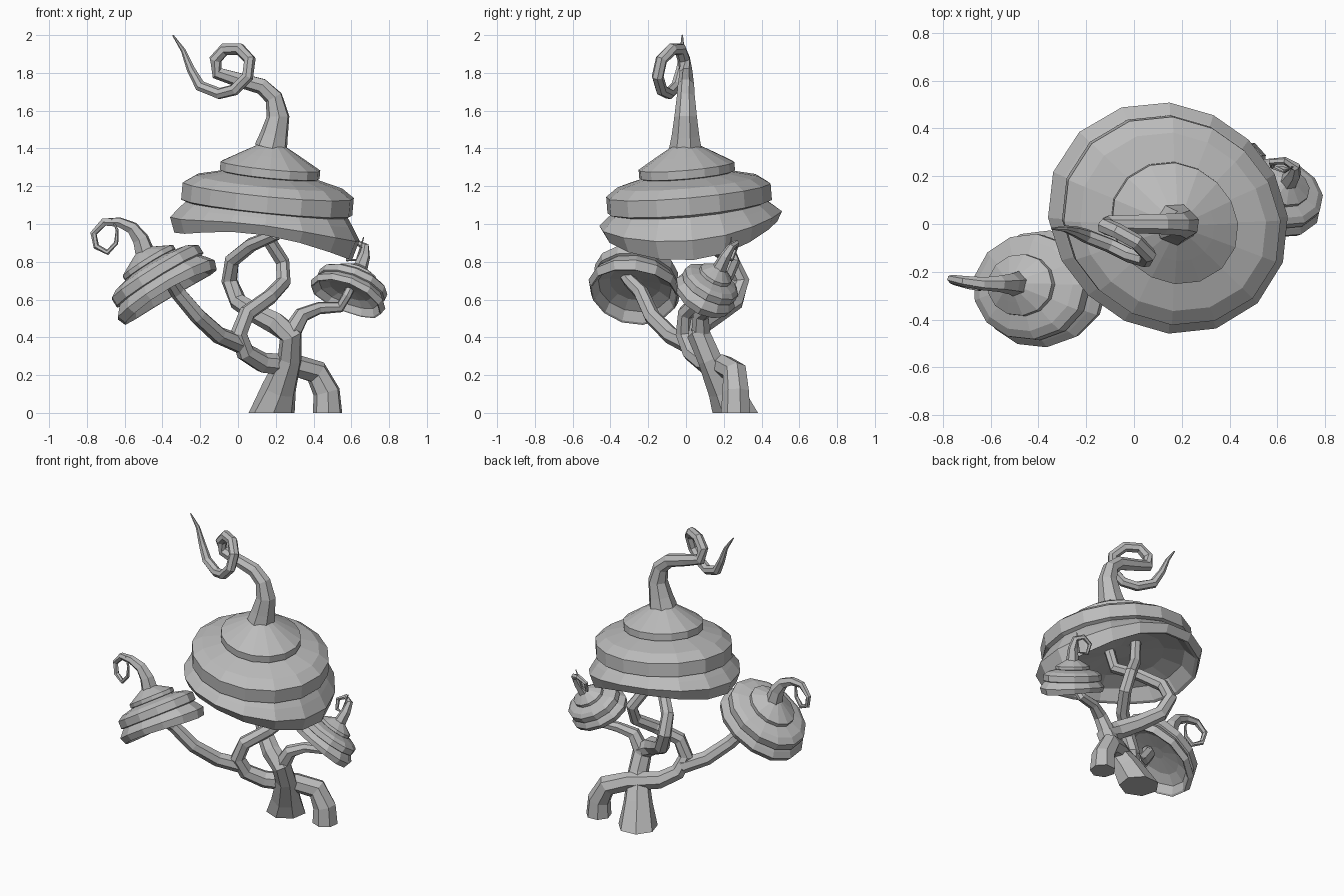
import bpy, bmesh, math
from mathutils import Vector

cube = bpy.data.objects.get("Cube")
if cube:
    bpy.data.objects.remove(cube, do_unlink=True)

mat = bpy.data.materials.new("plain_grey")
mat.use_nodes = True
GREY = (0.5, 0.5, 0.5, 1)
mat.diffuse_color = GREY
mat.node_tree.nodes["Principled BSDF"].inputs["Base Color"].default_value = GREY
UP = Vector((0, 0, 1))


def finish(name, bm):
    bmesh.ops.recalc_face_normals(bm, faces=bm.faces)
    mesh = bpy.data.meshes.new(name)
    bm.to_mesh(mesh)
    bm.free()
    mesh.materials.append(mat)
    obj = bpy.data.objects.new(name, mesh)
    bpy.context.collection.objects.link(obj)


def skin(name, rings):
    """Bridge successive rings of points and close both ends."""
    bm = bmesh.new()
    loops = [[bm.verts.new(p) for p in ring] for ring in rings]
    n = len(loops[0])
    for a, b in zip(loops, loops[1:]):
        for i in range(n):
            j = (i + 1) % n
            bm.faces.new((a[i], a[j], b[j], b[i]))
    bm.faces.new(loops[0])
    bm.faces.new(loops[-1])
    finish(name, bm)


def tube(name, path, radii, sides=7):
    """Sweep a tapering polygon along a path; radii are spread evenly."""
    pts = [Vector(p) for p in path]
    last = len(pts) - 1
    side, rings = Vector((1, 0.3, 0)), []
    for i, p in enumerate(pts):
        t = (pts[min(i + 1, last)] - pts[max(i - 1, 0)]).normalized()
        if i == 0 and p.z == 0:
            t = UP
        side = (side - t * side.dot(t)).normalized()
        other = t.cross(side)
        f = i / last * (len(radii) - 1)
        k = min(int(f), len(radii) - 2)
        r = radii[k] + (radii[k + 1] - radii[k]) * (f - k)
        angles = [math.tau * s / sides for s in range(sides)]
        rings.append([p + r * (side * math.cos(a) + other * math.sin(a)) for a in angles])
    skin(name, rings)


# Stepped cap profile (radius, height): outside from the top, then the shallow hollow
PROFILE = [(.07, .52), (.16, .47), (.265, .41), (.265, .365), (.25, .36),
           (.39, .325), (.455, .28), (.455, .19), (.43, .18), (.46, .145),
           (.505, .085), (.475, 0), (.455, .01), (.4, .1), (.28, .15), (.08, .17)]


def cap(name, origin, axis, size, oval, wave, sides):
    """Lathe the profile, oval along a diagonal, with a wavy rim."""
    turn = UP.rotation_difference(Vector(axis))
    sx, sy, sz = size
    rings = []
    for radius, h in PROFILE:
        ring = []
        for s in range(sides):
            a = math.tau * s / sides
            r = radius * (1 - oval * math.sin(2 * a))
            lift = wave * (1 - math.cos(a) - 1.6 * math.cos(2 * a))
            z = h + lift * max(0, 1 - h / .2)
            p = Vector((sx * r * math.cos(a), sy * r * math.sin(a), sz * z))
            ring.append(Vector(origin) + turn @ p)
        rings.append(ring)
    skin(name, rings)


# Caps
cap("main_cap", (.135, .035, .9), (.09, -.08, 1), (1, .96, 1), .055, .03, 16)
cap("right_cap", (-.36, -.277, .615), (-.53, .1, .85), (.6, .49, .55), .015, .012, 13)
cap("left_cap", (.572, .085, .6), (.35, .45, .82), (.42, .345, .41), .02, .012, 12)

# Curled tips
tube("main_curl", [(.175, 0, 1.4), (.192, 0, 1.47), (.213, 0, 1.57), (.19, 0, 1.67),
                   (.125, 0, 1.73), (0, 0, 1.765), (-.11, 0, 1.8), (-.12, -.01, 1.87),
                   (-.07, -.03, 1.925), (.01, -.075, 1.925), (.062, -.13, 1.87),
                   (.05, -.15, 1.78), (-.02, -.13, 1.71), (-.1, -.09, 1.69),
                   (-.2, -.05, 1.73), (-.25, -.03, 1.82), (-.29, -.02, 1.92),
                   (-.345, -.02, 2)],
     [.09, .05, .036, .033, .032, .03, .004])
tube("right_curl", [(-.49, -.25, .84), (-.515, -.25, .92), (-.56, -.25, .98),
                    (-.63, -.25, 1.01), (-.71, -.24, 1.01), (-.765, -.23, .95),
                    (-.75, -.24, .88), (-.69, -.26, .85), (-.645, -.27, .9),
                    (-.64, -.27, .97), (-.67, -.26, 1.03)],
     [.055, .03, .018, .014, .003], 6)
tube("left_curl", [(.645, .175, .76), (.67, .21, .83), (.675, .24, .88), (.63, .265, .9),
                   (.575, .26, .87), (.58, .24, .81), (.63, .22, .81), (.665, .24, .93)],
     [.04, .018, .012, .003], 6)

# Flared trunk winding round the back and up into the main cap
tube("flared_trunk", [(.18, .265, 0), (.22, .205, .13), (.275, .125, .29), (.28, .07, .41),
                      (.2, .08, .475), (.1, .16, .525), (0, .26, .59), (-.045, .295, .7),
                      (-.03, .24, .81), (.07, .14, .89), (.19, .04, .94), (.22, .01, 1.1)],
     [.125, .066, .062, .05, .042, .038, .035])
# Second trunk winding round the front
tube("winding_trunk", [(.475, .265, 0), (.47, .265, .11), (.415, .26, .215), (.3, .2, .25),
                       (.13, .1, .265), (.04, .03, .32), (.005, -.01, .42), (.05, 0, .53),
                       (.17, .09, .615), (.24, .2, .69), (.235, .25, .8),
                       (.16, .2, .92), (.12, .16, 1.1)],
     [.08, .066, .055, .047, .042, .038, .035])
# Branches to the smaller caps
tube("right_branch", [(.02, .02, .36), (-.1, -.08, .41), (-.21, -.18, .51),
                      (-.32, -.24, .64), (-.36, -.3, .7), (-.41, -.33, .74)],
     [.05, .045, .04, .03])
tube("left_branch", [(.27, .08, .4), (.34, .08, .52), (.43, .12, .555), (.54, .14, .56),
                     (.575, .12, .62), (.61, .15, .69)],
     [.055, .035, .028, .022])
